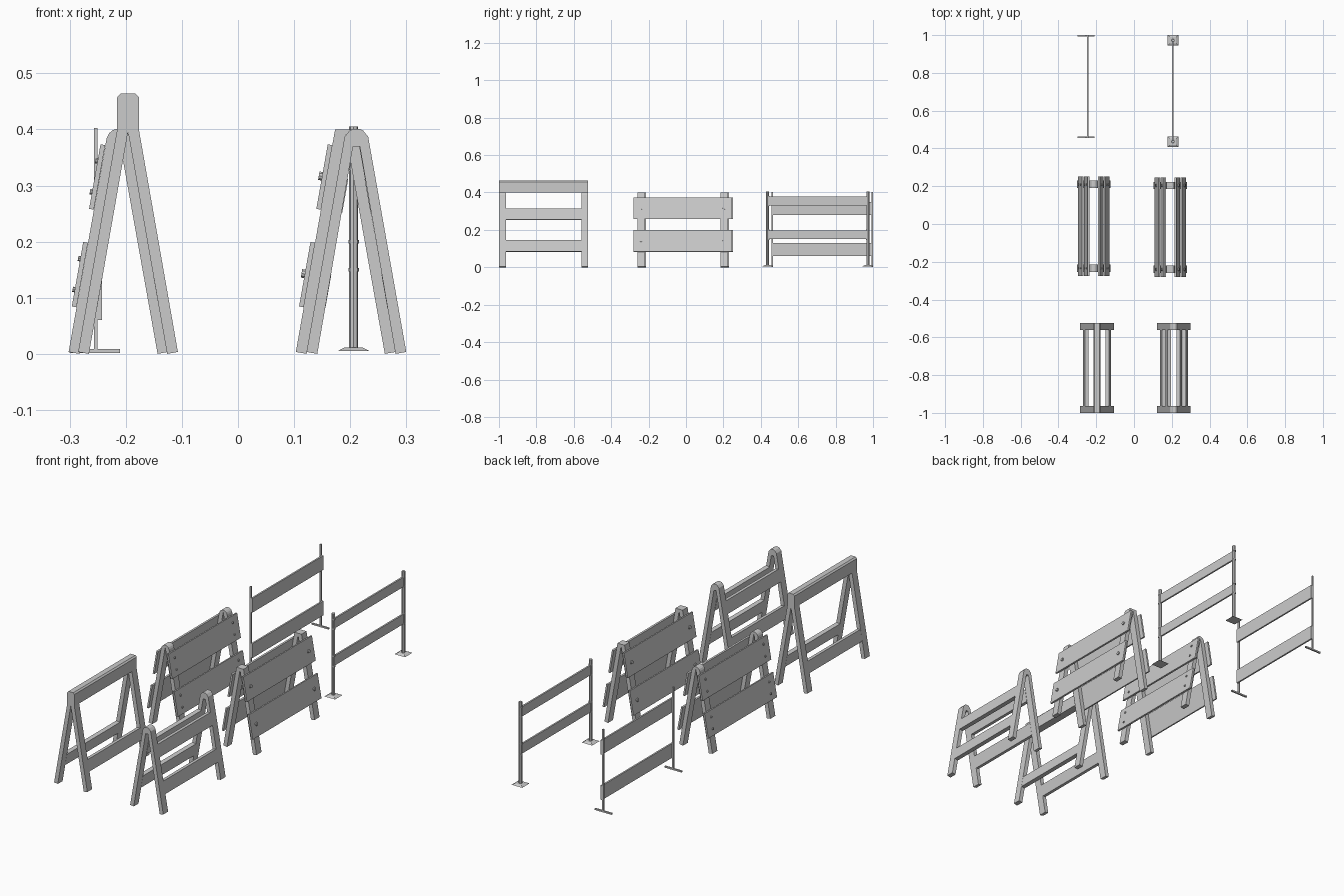
import bpy
import bmesh
import math
from mathutils import Matrix, Vector

cube = bpy.data.objects.get("Cube")
if cube:
    bpy.data.objects.remove(cube, do_unlink=True)

grey = bpy.data.materials.new("plain_grey")
grey.use_nodes = True
grey.diffuse_color = (0.6, 0.6, 0.6, 1)
grey.node_tree.nodes["Principled BSDF"].inputs["Base Color"].default_value = (0.6, 0.6, 0.6, 1)

SLOPE = 0.177                      # lean of every A-frame leg
LEAN = math.atan(SLOPE)
LEG = 0.0195                       # leg thickness
FOOT = 0.0895                      # half spread at the ground


def finish(name, bm, smooth=False):
    bmesh.ops.recalc_face_normals(bm, faces=bm.faces)
    mesh = bpy.data.meshes.new(name)
    bm.to_mesh(mesh)
    bm.free()
    mesh.materials.append(grey)
    ob = bpy.data.objects.new(name, mesh)
    bpy.context.collection.objects.link(ob)
    return ob


def prism(name, profile, x, y0, y1):
    """Extrude an xz profile along y."""
    bm = bmesh.new()
    face = bm.faces.new([bm.verts.new((x + px, y0, pz)) for px, pz in profile])
    out = bmesh.ops.extrude_face_region(bm, geom=[face])
    new = [v for v in out["geom"] if isinstance(v, bmesh.types.BMVert)]
    bmesh.ops.translate(bm, verts=new, vec=(0, y1 - y0, 0))
    return finish(name, bm)


def box(name, x0, x1, y0, y1, z0, z1):
    return prism(name, [(x0, z0), (x1, z0), (x1, z1), (x0, z1)], 0, y0, y1)


def cylinder(name, centre, radius, depth, axis, sides):
    bm = bmesh.new()
    turn = Vector((0, 0, 1)).rotation_difference(Vector(axis)).to_matrix().to_4x4()
    bmesh.ops.create_cone(bm, cap_ends=True, segments=sides, radius1=radius, radius2=radius,
                          depth=depth, matrix=Matrix.Translation(centre) @ turn)
    return finish(name, bm)


def on_leg(z, out):
    """Point at height z on the outer leg line, moved outward by out."""
    return (FOOT - SLOPE * z + out * math.cos(LEAN), z + out * math.sin(LEAN))


def slab(z0, z1, inner, outer, side):
    pts = [on_leg(z0, inner), on_leg(z0, outer), on_leg(z1, outer), on_leg(z1, inner)]
    return [(side * px, pz) for px, pz in pts]


def frame(name, x, y0, y1, crown, crotch):
    """A-shaped end frame; crown and crotch are right-hand half outlines."""
    half = crotch + [on_leg(0.0035, -LEG), on_leg(0.0035, 0)] + crown
    left = [(-px, pz) for px, pz in reversed(half) if px > 0]
    prism(name, half + left, x, y0, y1)


SIDES = (("left", 1), ("right", -1))
ENDS = ((-1.0, -0.963), (-0.56, -0.523))

# Tall sawhorse with a chamfered top beam
xa = -0.196
for (y0, y1), end in zip(ENDS, ("front", "back")):
    frame("tall_frame_" + end, xa, y0, y1, [(0.019, 0.402)], [(0, 0.396)])
prism("tall_top_beam", [(-.0195, .4), (.0195, .4), (.0195, .457), (.013, .464),
                        (-.013, .464), (-.0195, .457)], xa, -1.0, -0.523)
for label, s in SIDES:
    prism("tall_low_rail_" + label, slab(.085, .14, -LEG, 0, s), xa, -0.965, -0.558)

# Short sawhorse with two rails on each side
xb = 0.211
for (y0, y1), end in zip(ENDS, ("front", "back")):
    frame("short_frame_" + end, xb, y0, y1, [(.021, .387), (.012, .398), (.006, .401)],
          [(.006, .37)])
for label, s in SIDES:
    for level, z in (("low", .085), ("high", .255)):
        prism(f"short_{level}_rail_{label}", slab(z, z + .06, -LEG, 0, s), xb, -0.965, -0.558)


# Folding barricades with bolted boards
def folding(name, x, dy, crown, bolt_heights, radius, depth):
    legs = ((-.259, -.221), (.185, .223))
    for (y0, y1), end in zip(legs, ("front", "back")):
        frame(f"{name}_frame_{end}", x, y0 + dy, y1 + dy, crown, [(0, .39)])
    for label, s in SIDES:
        for level, z in (("low", .083), ("high", .257)):
            prism(f"{name}_{level}_board_{label}", slab(z, z + .115, 0, .0085, s),
                  x, -.28 + dy, .246 + dy)
            for h in bolt_heights:
                px, pz = on_leg(z + h, .0085 + depth / 2 - .001)
                for y0, y1 in legs:
                    cylinder(f"{name}_bolt", (x + s * px, (y0 + y1) / 2 + dy, pz), radius, depth,
                             (s * math.cos(LEAN), 0, math.sin(LEAN)), 10)


folding("round_top", -.213, .006, [(.021, .385), (.017, .393), (.01, .399), (.003, .401)],
        (.03, .085), .005, .005)
folding("flat_top", .192, 0, [(.019, .4)], (.058,), .008, .007)

# Thin-post barrier on bar feet
for y, end in ((.46, "front"), (.996, "back")):
    box("bar_foot_" + end, -.30, -.21, y - .004, y + .004, .002, .009)
    box("thin_post_" + end, -.257, -.25, y - .004, y + .004, .005, .403)
for level, z in (("low", .06), ("high", .28)):
    box(f"wide_panel_{level}", -.25, -.242, .456, 1.0, z, z + .069)

# Round-post barrier on sloped plate feet
for y, end in ((.436, "front"), (.972, "back")):
    bm = bmesh.new()
    bmesh.ops.create_cone(bm, cap_ends=True, segments=4, radius1=.04, radius2=.024, depth=.006,
                          matrix=Matrix.Translation((.206, y, .008)) @ Matrix.Rotation(math.pi / 4, 4, "Z"))
    finish("plate_foot_" + end, bm)
    cylinder("round_post_" + end, (.206, y, .207), .008, .396, (0, 0, 1), 8)
    for z in (.15, .2, .331, .378):
        cylinder("post_clamp_" + end, (.206, y, z), .0095, .006, (0, 0, 1), 8)
for level, z in (("low", .151), ("high", .331)):
    box(f"narrow_panel_{level}", .202, .21, .436, .972, z, z + .047)
